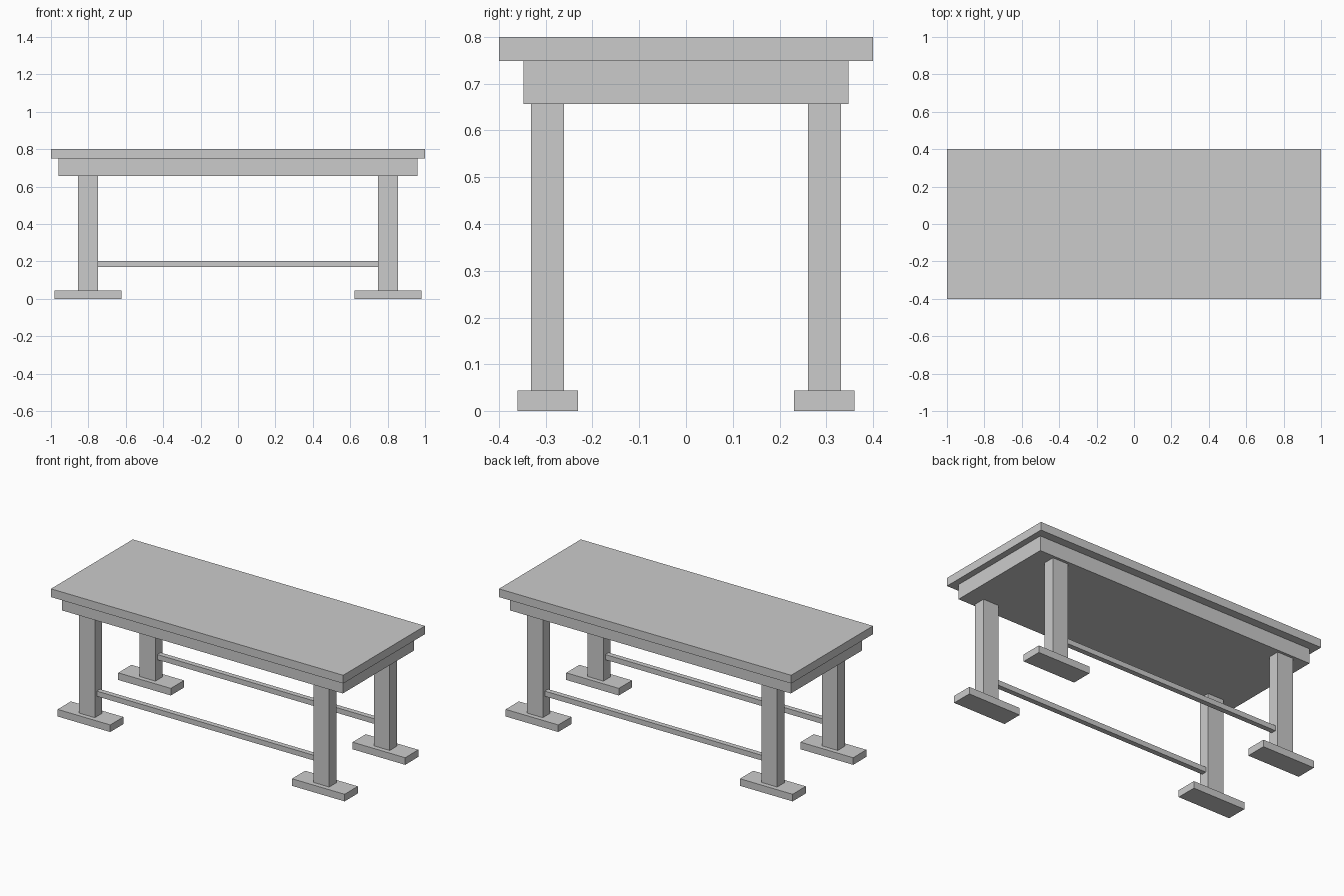
import bpy

if "Cube" in bpy.data.objects:
    bpy.data.objects.remove(bpy.data.objects["Cube"])


def box(name, center, size):
    x, y, z = (s / 2 for s in size)
    verts = [(i * x, j * y, k * z) for i in (-1, 1) for j in (-1, 1) for k in (-1, 1)]
    faces = [(0, 1, 3, 2), (4, 6, 7, 5), (0, 4, 5, 1),
             (2, 3, 7, 6), (0, 2, 6, 4), (1, 5, 7, 3)]
    mesh = bpy.data.meshes.new(name)
    mesh.from_pydata(verts, [], faces)
    obj = bpy.data.objects.new(name, mesh)
    obj.location = center
    bpy.context.collection.objects.link(obj)
    return obj


LEG_X, LEG_Y = 0.802, 0.296
FOOT_H, APRON_Z, TOP_Z = 0.044, 0.657, 0.749
LEG_W = 0.108

# Table top and the solid apron block beneath it
box("table_top", (0, 0, (TOP_Z + 0.8) / 2), (2, 0.8, 0.8 - TOP_Z))
box("apron", (0, 0, (APRON_Z + TOP_Z) / 2), (1.922, 0.696, TOP_Z - APRON_Z))

for sy, row in ((-1, "front"), (1, "back")):
    # Legs standing on wide flat feet
    for sx, side in ((-1, "left"), (1, "right")):
        x, y = sx * LEG_X, sy * LEG_Y
        box(f"{row}_{side}_leg", (x, y, (FOOT_H + APRON_Z) / 2),
            (LEG_W, 0.071, APRON_Z - FOOT_H))
        box(f"{row}_{side}_foot", (x, y, FOOT_H / 2), (0.36, 0.129, FOOT_H))
    # Long stretcher between the legs
    box(f"{row}_stretcher", (0, sy * LEG_Y, 0.185), (2 * LEG_X - LEG_W, 0.032, 0.032))
